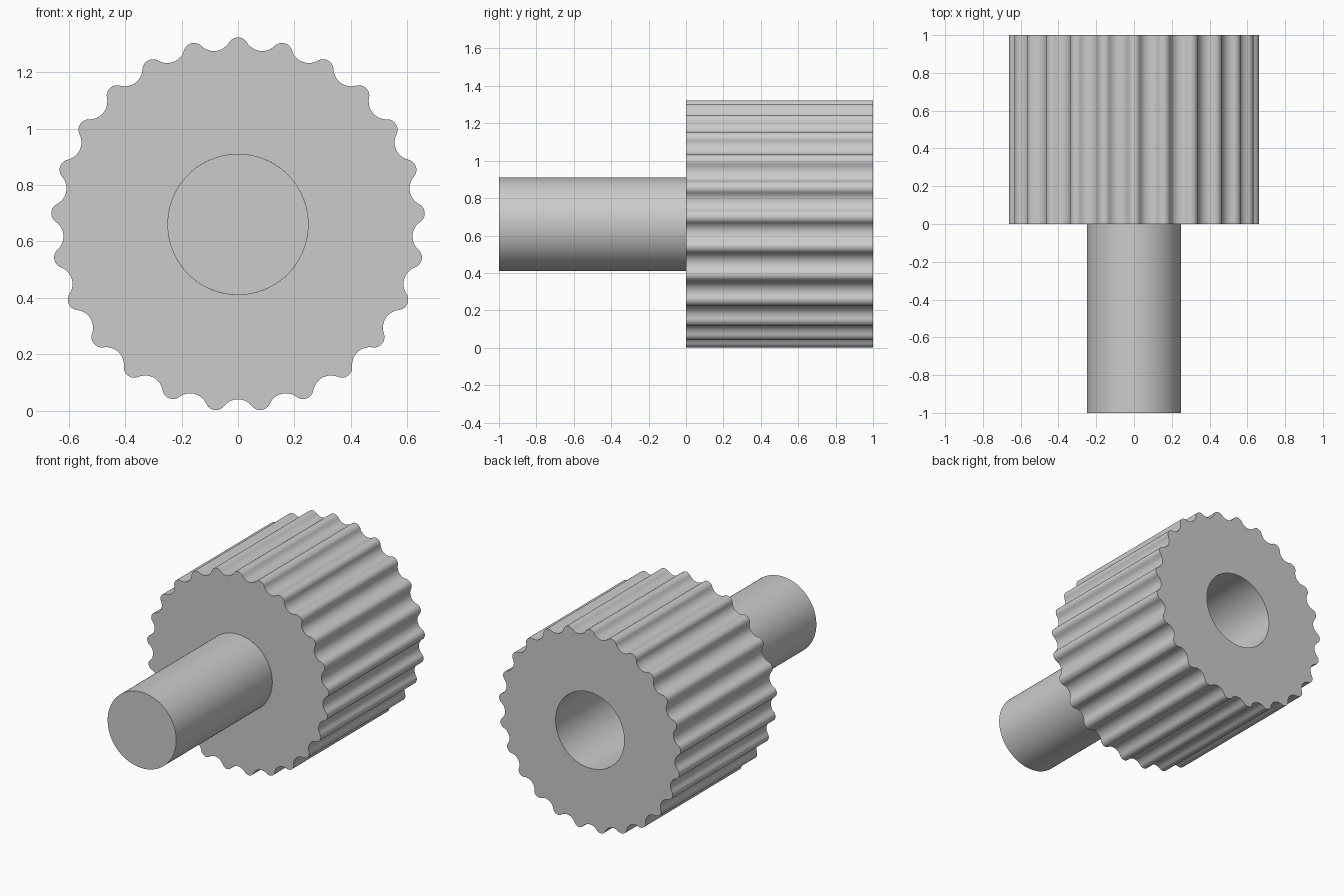
import bpy, bmesh
from math import sin, cos, pi, hypot, atan2, acos

if "Cube" in bpy.data.objects:
    bpy.data.objects.remove(bpy.data.objects["Cube"], do_unlink=True)

TEETH = 25
TIP, ROOT = 0.663, 0.62       # tooth tip and valley radii
SHAFT = 0.25                  # shaft and bore radius
AXIS_Z = 0.66

grey = bpy.data.materials.new("plain grey")
grey.use_nodes = True
grey.diffuse_color = (0.6, 0.6, 0.6, 1)
grey.node_tree.nodes["Principled BSDF"].inputs["Base Color"].default_value = (0.6, 0.6, 0.6, 1)


def tooth_outline():
    """Closed outline of tangent arcs: round tips and wider round valleys."""
    half = pi / TEETH
    tip_r = 0.037
    tip_c = TIP - tip_r
    # grow the valley arc until it is tangent to the tip arc
    low, high = 0.01, 0.2
    for _ in range(40):
        valley_r = (low + high) / 2
        valley_c = ROOT + valley_r
        gap = hypot(valley_c * sin(half), valley_c * cos(half) - tip_c)
        if gap > tip_r + valley_r:
            low = valley_r
        else:
            high = valley_r
    lean = atan2(valley_c * sin(half), valley_c * cos(half) - tip_c)
    sweep = pi - (lean - half)
    steps = 6
    side = []
    for i in range(steps):                       # tip to tangent point
        a = lean * i / steps
        side.append((tip_r * sin(a), tip_c + tip_r * cos(a)))
    for i in range(steps + 1):                   # tangent point to valley
        a = pi + lean + (half - lean) * i / steps
        side.append((valley_c * sin(half) + valley_r * sin(a),
                     valley_c * cos(half) + valley_r * cos(a)))
    polar = [(atan2(x, z), hypot(x, z)) for x, z in side]
    polar += [(2 * half - a, r) for a, r in reversed(polar[1:-1])]
    return [(a + 2 * half * t, r) for t in range(TEETH) for a, r in polar]


def circle(angles, radius):
    return [(a, radius) for a in angles]


def loft(name, sections, loop=False):
    """Skin a list of (outline, y) sections; cap the ends unless looped."""
    bm = bmesh.new()
    rings = [[bm.verts.new((r * sin(a), y, AXIS_Z + r * cos(a))) for a, r in pts]
             for pts, y in sections]
    pairs = list(zip(rings, rings[1:]))
    if loop:
        pairs.append((rings[-1], rings[0]))
    else:
        bm.faces.new(rings[0])
        bm.faces.new(rings[-1])
    for one, two in pairs:
        for i in range(len(one)):
            bm.faces.new((one[i - 1], one[i], two[i], two[i - 1]))
    bmesh.ops.recalc_face_normals(bm, faces=bm.faces)
    mesh = bpy.data.meshes.new(name)
    bm.to_mesh(mesh)
    bm.free()
    mesh.materials.append(grey)
    obj = bpy.data.objects.new(name, mesh)
    bpy.context.collection.objects.link(obj)
    bpy.ops.object.select_all(action='DESELECT')
    obj.select_set(True)
    bpy.context.view_layer.objects.active = obj
    bpy.ops.object.shade_smooth_by_angle(angle=pi / 5)
    return obj


# Toothed wheel with a bore open at the back
outline = tooth_outline()
bore = circle([a for a, r in outline], SHAFT)
loft("gear_wheel", [(outline, 0), (outline, 1), (bore, 1), (bore, 0)], loop=True)

# Solid shaft at the front, closing the bore
rim = circle([2 * pi * i / 96 for i in range(96)], SHAFT)
loft("shaft", [(rim, -1), (rim, 0)])
